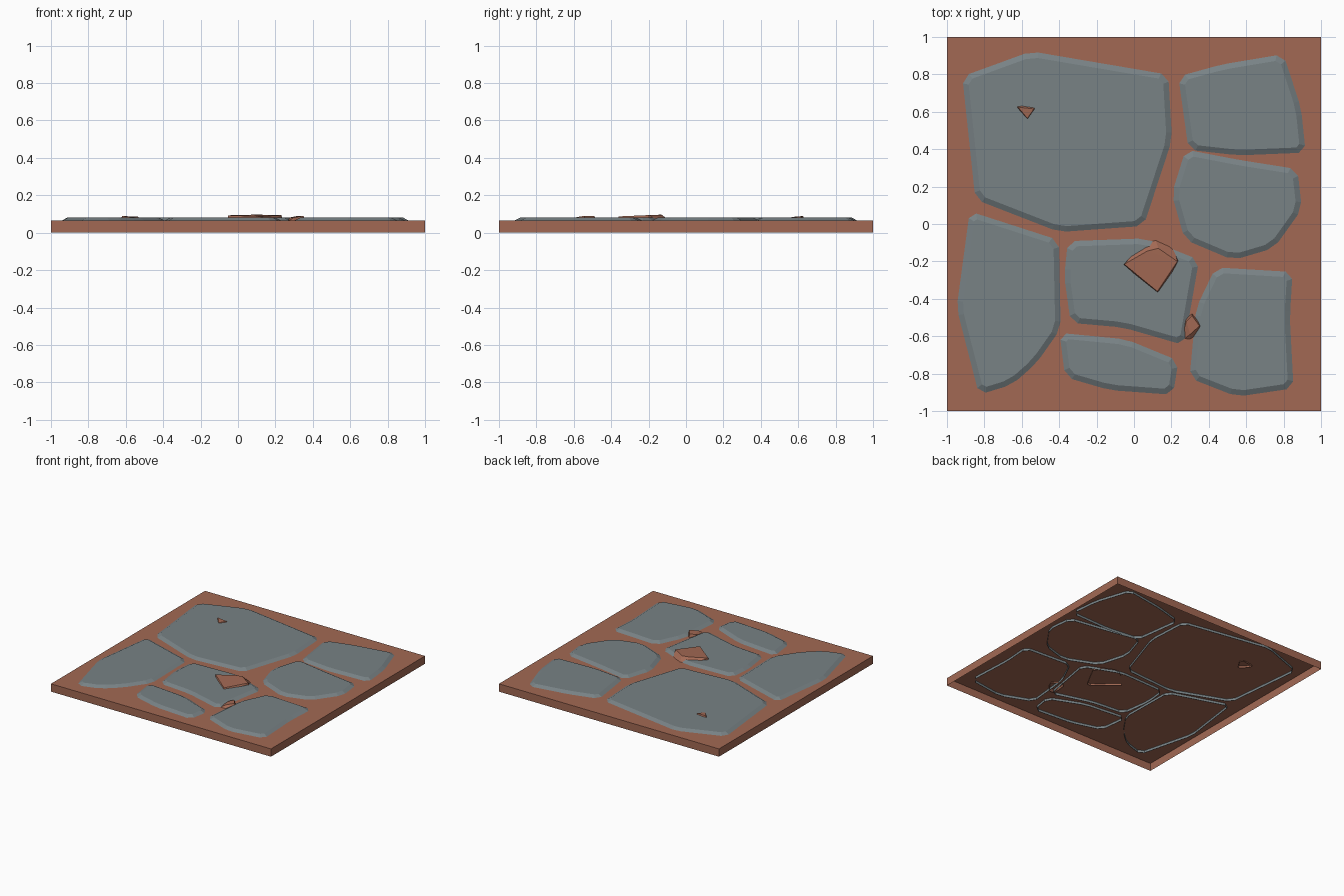
import bpy, bmesh
from mathutils import Vector

if "Cube" in bpy.data.objects:
    bpy.data.objects.remove(bpy.data.objects["Cube"])

def material(name, rgb):
    m = bpy.data.materials.new(name)
    m.diffuse_color = (*rgb, 1)
    m.use_nodes = True
    m.node_tree.nodes["Principled BSDF"].inputs["Base Color"].default_value = m.diffuse_color
    return m

CLAY = material("clay_brown", (0.365, 0.141, 0.088))
SLATE = material("slate_grey", (0.188, 0.223, 0.235))
TOP = 0.064        # top of the earth slab
STONE_TOP = 0.080
SKIRT = 0.043      # how deep the stones reach into the slab

def finish(bm, name, mat):
    me = bpy.data.meshes.new(name)
    bm.to_mesh(me)
    bm.free()
    me.materials.append(mat)
    ob = bpy.data.objects.new(name, me)
    bpy.context.collection.objects.link(ob)
    return ob

def chamfer(pts, cut):
    out = []
    for i, p in enumerate(pts):
        for q in (pts[i - 1], pts[(i + 1) % len(pts)]):
            d = q - p
            out.append(p + d.normalized() * min(cut, d.length * 0.3))
    return out

def inset(pts, d):
    # clockwise outline: the inside lies to the right of each edge
    out = []
    for i, p in enumerate(pts):
        a = (p - pts[i - 1]).normalized()
        b = (pts[(i + 1) % len(pts)] - p).normalized()
        na, nb = Vector((a.y, -a.x)), Vector((b.y, -b.x))
        out.append(p + (na + nb) * d / (1 + na.dot(nb)))
    return out

def stone(name, corners):
    # open-bottomed slab with cut corners and a sloping rim
    outer = chamfer([Vector(c) for c in corners], 0.038)
    levels = [(outer, SKIRT), (outer, TOP - 0.001), (inset(outer, 0.031), STONE_TOP)]
    bm = bmesh.new()
    rings = [[bm.verts.new((p.x, p.y, z)) for p in pts] for pts, z in levels]
    n = len(outer)
    for lo, hi in zip(rings, rings[1:]):
        for i in range(n):
            j = (i + 1) % n
            bm.faces.new((lo[j], lo[i], hi[i], hi[j]))
    bm.faces.new(rings[-1][::-1])
    finish(bm, name, SLATE)

def rock(name, base, crown):
    # convex chip of clay, open underneath
    bm = bmesh.new()
    for x, y in base:
        bm.verts.new((x, y, 0.05))
    for p in crown:
        bm.verts.new(p)
    bmesh.ops.convex_hull(bm, input=bm.verts[:])
    bmesh.ops.recalc_face_normals(bm, faces=bm.faces[:])
    bm.normal_update()
    under = [f for f in bm.faces if f.normal.z < -0.9]
    bmesh.ops.delete(bm, geom=under, context='FACES')
    finish(bm, name, CLAY)

# earth slab, open underneath
bm = bmesh.new()
bmesh.ops.create_cube(bm, size=1)
for v in bm.verts:
    v.co = (v.co.x * 2, v.co.y * 2, (v.co.z + 0.5) * TOP)
bm.normal_update()
bmesh.ops.delete(bm, geom=[f for f in bm.faces if f.normal.z < -0.5], context='FACES')
finish(bm, "earth_slab", CLAY)

# paving stones, outlines clockwise from the upper left
stone("large_stone", [(-0.92, 0.79), (-0.55, 0.925), (0.185, 0.80), (0.205, 0.45),
                      (0.053, -0.012), (-0.40, -0.045), (-0.85, 0.13)])
stone("upper_right_stone", [(0.235, 0.79), (0.47, 0.855), (0.80, 0.91), (0.895, 0.62),
                            (0.92, 0.38), (0.56, 0.365), (0.29, 0.395)])
stone("middle_right_stone", [(0.275, 0.40), (0.56, 0.345), (0.875, 0.295), (0.90, 0.08),
                             (0.75, -0.13), (0.53, -0.195), (0.27, -0.085), (0.20, 0.16)])
stone("left_stone", [(-0.88, 0.07), (-0.40, -0.085), (-0.39, -0.56), (-0.52, -0.745),
                     (-0.65, -0.86), (-0.83, -0.915), (-0.95, -0.45)])
stone("centre_stone", [(-0.355, -0.09), (0.06, -0.075), (0.35, -0.19), (0.27, -0.65),
                       (-0.06, -0.555), (-0.34, -0.53), (-0.375, -0.28)])
stone("small_stone", [(-0.40, -0.58), (-0.04, -0.615), (0.24, -0.73), (0.21, -0.915),
                      (-0.13, -0.89), (-0.37, -0.82)])
stone("lower_right_stone", [(0.33, -0.45), (0.435, -0.23), (0.85, -0.255), (0.835, -0.5),
                            (0.855, -0.88), (0.55, -0.925), (0.295, -0.825)])

# loose clay chips
rock("large_chip",
     [(-0.06, -0.22), (0.06, -0.085), (0.11, -0.07), (0.21, -0.115),
      (0.245, -0.19), (0.15, -0.37), (0.115, -0.375)],
     [(-0.052, -0.215, 0.093), (0.07, -0.145, 0.096), (0.13, -0.13, 0.096),
      (0.232, -0.20, 0.094), (0.125, -0.36, 0.087)])
rock("upper_chip",
     [(-0.63, 0.635), (-0.53, 0.65), (-0.515, 0.62), (-0.56, 0.55),
      (-0.575, 0.555), (-0.628, 0.605)],
     [(-0.62, 0.625, 0.089), (-0.535, 0.615, 0.086), (-0.57, 0.565, 0.084)])
rock("lower_chip",
     [(0.265, -0.51), (0.31, -0.475), (0.365, -0.535), (0.355, -0.575),
      (0.30, -0.635), (0.25, -0.63)],
     [(0.31, -0.49, 0.088), (0.35, -0.545, 0.090), (0.30, -0.59, 0.082),
      (0.28, -0.52, 0.082)])
